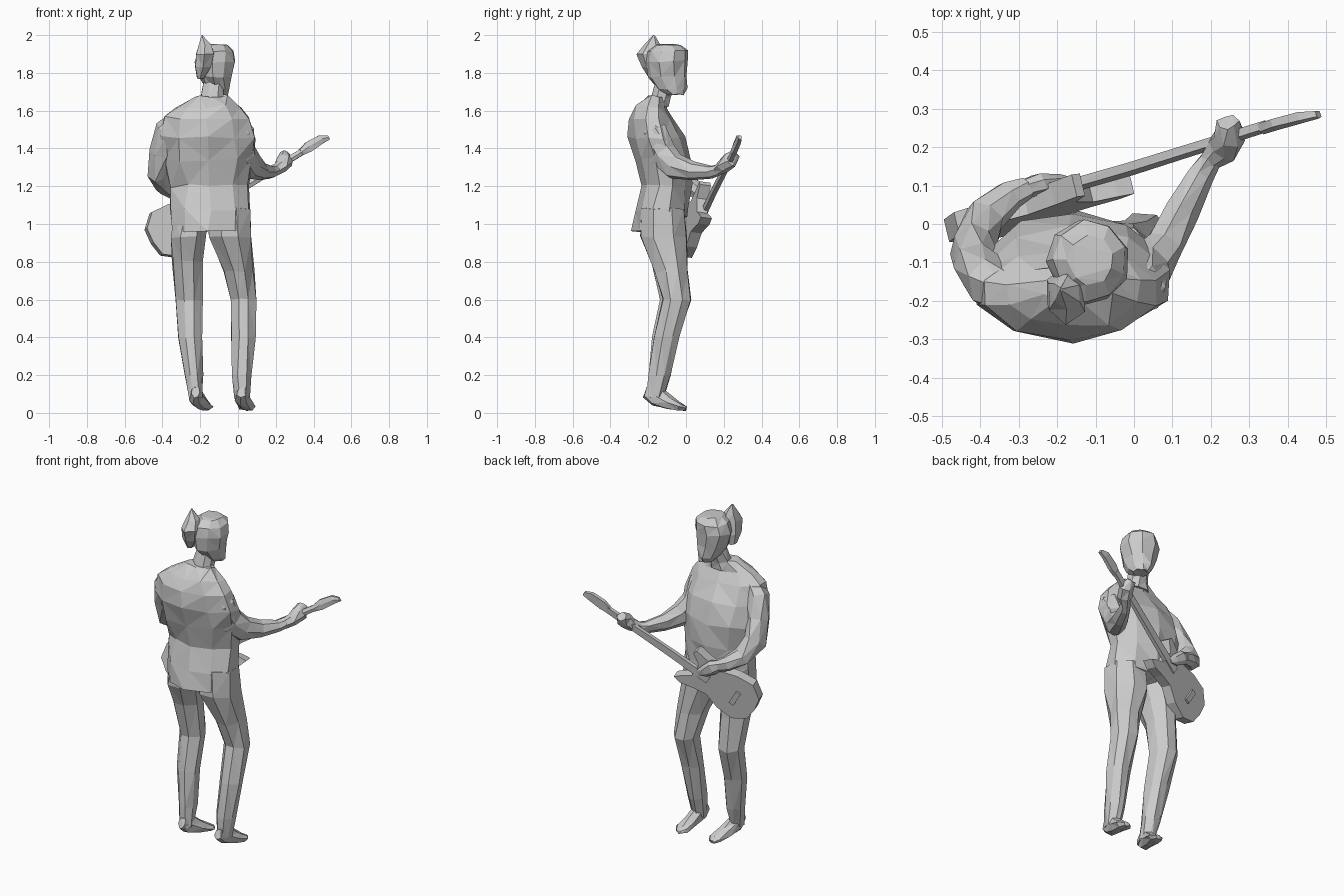
import bpy, bmesh, math, random
from mathutils import Vector

random.seed(4)


def finish(name, bm):
    bmesh.ops.triangulate(bm, faces=bm.faces[:])
    bmesh.ops.recalc_face_normals(bm, faces=bm.faces[:])
    me = bpy.data.meshes.new(name)
    bm.to_mesh(me)
    bm.free()
    ob = bpy.data.objects.new(name, me)
    bpy.context.collection.objects.link(ob)
    return ob


def skin(name, rings, jitter):
    """Bridge rings of points into a closed faceted shell."""
    bm = bmesh.new()
    rough = lambda: Vector(random.uniform(-jitter, jitter) for _ in range(3))
    rows = [[bm.verts.new(p + rough()) for p in ring] for ring in rings]
    n = len(rows[0])
    for a, b in zip(rows, rows[1:]):
        for i in range(n):
            j = (i + 1) % n
            bm.faces.new((a[i], a[j], b[j], b[i]))
    bm.faces.new(rows[0][::-1])
    bm.faces.new(rows[-1])
    return finish(name, bm)


def stack(name, sections, n=8, jitter=0.006):
    """Horizontal sections: (z, x, y, half width, half depth, optional rise to +y)."""
    rings = []
    for z, x, y, rx, ry, *tilt in sections:
        t = tilt[0] if tilt else 0
        angles = [2 * math.pi * (i + 0.5) / n for i in range(n)]
        rings.append([Vector((x + rx * math.cos(a), y + ry * math.sin(a),
                              z + t * math.sin(a))) for a in angles])
    return skin(name, rings, jitter)


def limb(name, path, n=7, jitter=0.004):
    """Sections across a path: (x, y, z, half width, half height)."""
    pts = [Vector(p[:3]) for p in path]
    rings = []
    for i, p in enumerate(path):
        t = (pts[min(i + 1, len(pts) - 1)] - pts[max(i - 1, 0)]).normalized()
        side = t.cross(Vector((0, 0, 1))).normalized()
        up = side.cross(t)
        rings.append([pts[i] + side * p[3] * math.cos(a) + up * p[4] * math.sin(a)
                      for a in (2 * math.pi * k / n for k in range(n))])
    return skin(name, rings, jitter)


# Trousers
stack("left_leg", [(0.08, -.222, -.165, .036, .045), (0.2, -.237, -.14, .053, .062),
                   (0.4, -.252, -.11, .066, .072), (0.6, -.26, -.06, .074, .08),
                   (0.8, -.265, -.09, .086, .10), (0.93, -.262, -.12, .098, .13),
                   (1.04, -.25, -.125, .10, .12)])
stack("right_leg", [(0.08, .022, -.165, .038, .045), (0.2, .022, -.14, .053, .062),
                    (0.4, .028, -.10, .066, .072), (0.6, .028, -.05, .074, .08),
                    (0.75, .005, -.075, .086, .095), (0.93, -.045, -.12, .12, .13),
                    (1.08, -.05, -.125, .12, .125)])

# Shoes, heel to toe
for name, x, turn in (("left_shoe", -.225, .05), ("right_shoe", .02, .03)):
    limb(name, [(x, -.215, .11, .025, .03), (x, -.16, .09, .04, .055),
                (x + turn * .5, -.09, .055, .043, .038),
                (x + turn, -.03, .03, .045, .02), (x + turn, .0, .022, .02, .01)])

# Loose shirt, wide across the back, and the neck
stack("shirt", [(1.0, -.15, -.135, .215, .15, .045), (1.08, -.145, -.125, .222, .147),
                (1.2, -.145, -.108, .215, .132), (1.34, -.155, -.125, .245, .152),
                (1.46, -.16, -.155, .255, .148), (1.56, -.165, -.18, .238, .118),
                (1.62, -.162, -.18, .18, .09), (1.675, -.145, -.155, .085, .055)],
      n=10, jitter=.011)
stack("neck", [(1.62, -.145, -.16, .09, .075), (1.67, -.137, -.135, .064, .055),
               (1.78, -.12, -.10, .055, .06)])

# Head with squared jaw, hair and gathered tuft
stack("head", [(1.685, -.095, -.055, .042, .05), (1.715, -.105, -.075, .065, .08),
               (1.78, -.118, -.095, .09, .103), (1.86, -.12, -.10, .108, .112),
               (1.915, -.115, -.095, .098, .105), (1.95, -.11, -.095, .06, .065)], n=9)
stack("hair_tuft", [(1.77, -.20, -.165, .02, .03), (1.83, -.185, -.175, .05, .062),
                    (1.90, -.175, -.19, .055, .072), (1.95, -.175, -.18, .036, .045),
                    (1.998, -.19, -.17, .004, .005)], n=6, jitter=.003)

# Strumming arm, bent round the guitar body
limb("left_arm", [(-.30, -.18, 1.56, .06, .06), (-.365, -.155, 1.49, .072, .08),
                  (-.405, -.115, 1.38, .064, .075), (-.42, -.06, 1.27, .06, .075),
                  (-.385, .02, 1.20, .052, .055), (-.325, .075, 1.165, .04, .042),
                  (-.28, .095, 1.15, .03, .035)])
limb("left_hand", [(-.30, .088, 1.16, .026, .032), (-.25, .105, 1.135, .028, .042),
                   (-.20, .112, 1.10, .018, .035), (-.165, .115, 1.08, .008, .015)])

# Fretting arm, reaching along the neck
limb("right_arm", [(-.04, -.19, 1.55, .06, .06), (.01, -.17, 1.48, .07, .08),
                   (.032, -.12, 1.37, .065, .08), (.075, -.06, 1.305, .055, .07),
                   (.125, .035, 1.28, .046, .05), (.175, .13, 1.275, .034, .036),
                   (.20, .17, 1.285, .028, .03)])
limb("right_hand", [(.19, .16, 1.28, .027, .028), (.225, .195, 1.305, .042, .035),
                    (.25, .23, 1.335, .042, .045), (.245, .265, 1.37, .028, .025)])

# Guitar axes: along the neck, out of the face, across the body
tail, tip = Vector((-.455, -.02, .90)), Vector((.475, .288, 1.465))
along = (tip - tail).normalized()
face = (Vector((0, 1, 0)) - along * along.y).normalized()
across = along.cross(face)
length = (tip - tail).length

# Guitar body: double-horned outline, extruded
outline = [(0, 0), (.01, .08), (.08, .14), (.18, .13), (.27, .095), (.36, .105),
           (.44, .12), (.45, .095), (.39, .045), (.39, -.04), (.44, -.085),
           (.47, -.12), (.42, -.13), (.35, -.11), (.27, -.095), (.18, -.13),
           (.08, -.135), (.01, -.08)]
bm = bmesh.new()
base = bm.faces.new([bm.verts.new(tail + along * s + across * v - face * .03)
                     for s, v in outline])
top = bmesh.ops.extrude_face_region(bm, geom=[base])
bmesh.ops.translate(bm, vec=face * .06,
                    verts=[g for g in top["geom"] if isinstance(g, bmesh.types.BMVert)])
finish("guitar_body", bm)


def guitar_bar(name, sections):
    """Flat strip on the guitar: (distance, across offset, face offset, half width, half depth)."""
    rings = []
    for s, v, d, w, h in sections:
        c = tail + along * s + across * v + face * d
        rings.append([c + across * w * i + face * h * j
                      for i, j in ((-1, -.5), (-1, 1), (1, 1), (1, -.5), (0, -1))])
    return skin(name, rings, 0.001)


guitar_bar("guitar_neck", [(.30, 0, .022, .024, .016), (.55, 0, .014, .022, .016),
                           (length - .15, 0, .008, .017, .014)])
guitar_bar("guitar_headstock", [(length - .17, 0, .006, .017, .014),
                                (length - .12, .004, .004, .028, .014),
                                (length - .04, .004, .0, .024, .014),
                                (length, -.008, -.004, .012, .01)])
guitar_bar("guitar_bridge", [(.11, 0, .034, .045, .008), (.14, 0, .034, .045, .008)])
